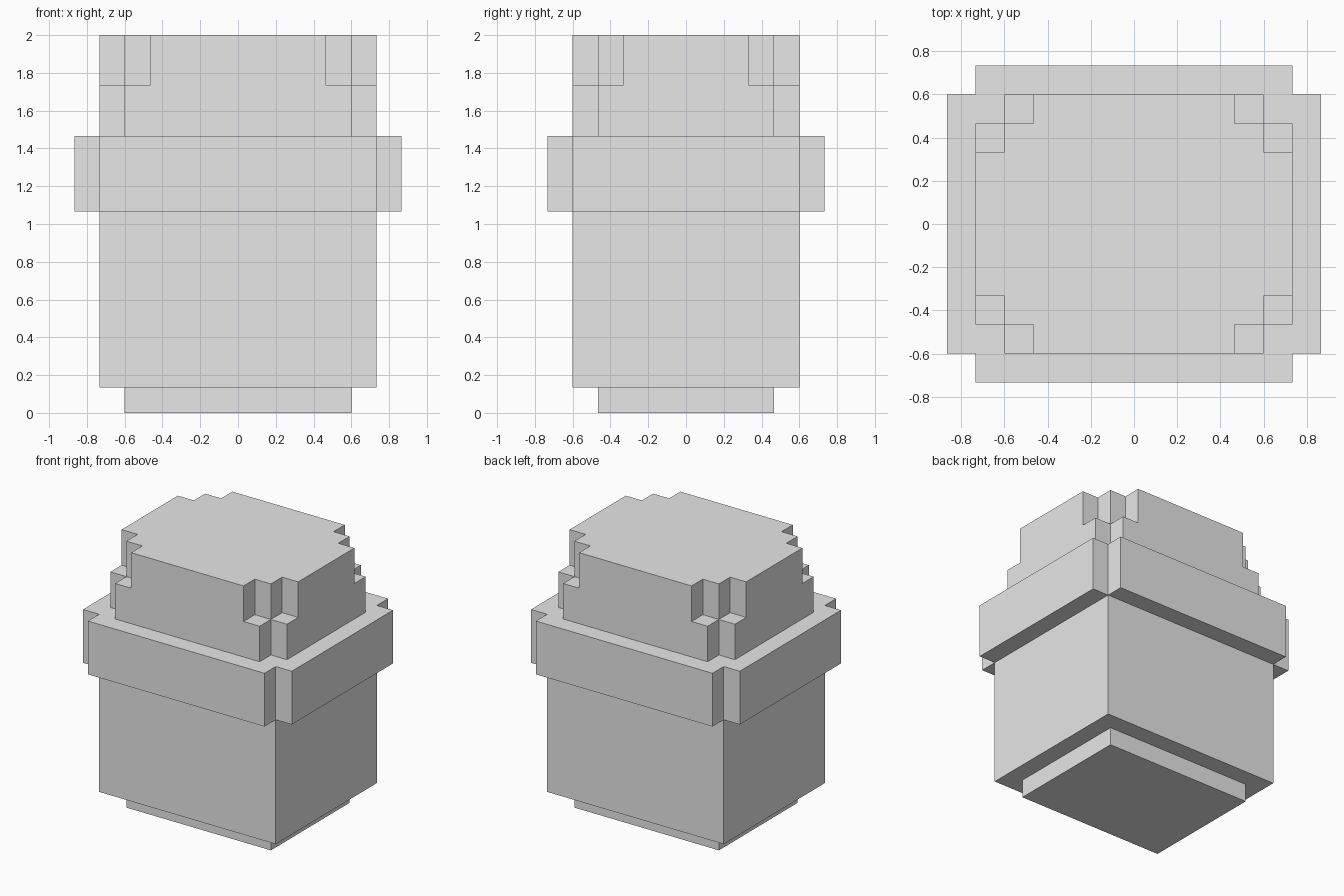
import bpy
import bmesh

cube = bpy.data.objects.get("Cube")
if cube:
    bpy.data.objects.remove(cube, do_unlink=True)

U = 2 / 15  # one block

grey = bpy.data.materials.new("plain_grey")
grey.use_nodes = True
colour = (0.8, 0.8, 0.8, 1)
grey.diffuse_color = colour
grey.node_tree.nodes["Principled BSDF"].inputs["Base Color"].default_value = colour


def stepped_block(name, steps, bottom, top):
    """Extrude a four-way symmetric outline given by its corners, from +x side to +y side."""
    quarter = []
    for i, (x, y) in enumerate(steps):
        if i:
            quarter.append((x, steps[i - 1][1]))  # inner corner of the notch
        quarter.append((x, y))
    outline = quarter + [(-x, y) for x, y in reversed(quarter)]
    outline += [(-x, -y) for x, y in outline]

    bm = bmesh.new()
    base = bm.faces.new([bm.verts.new((x * U, y * U, bottom * U)) for x, y in outline])
    side = bmesh.ops.extrude_face_region(bm, geom=[base], use_keep_orig=True)
    verts = [v for v in side["geom"] if isinstance(v, bmesh.types.BMVert)]
    bmesh.ops.translate(bm, verts=verts, vec=(0, 0, (top - bottom) * U))
    bmesh.ops.recalc_face_normals(bm, faces=bm.faces)
    mesh = bpy.data.meshes.new(name)
    bm.to_mesh(mesh)
    bm.free()
    mesh.materials.append(grey)
    bpy.context.collection.objects.link(bpy.data.objects.new(name, mesh))


# Recessed foot and plain body
stepped_block("foot", [(4.5, 3.5)], 0, 1)
stepped_block("body", [(5.5, 4.5)], 1, 8)
# Wide band with notched corners
stepped_block("band", [(6.5, 4.5), (5.5, 5.5)], 8, 11)
# Cap, with the corners cut further back at the top
stepped_block("cap_lower", [(5.5, 3.5), (4.5, 4.5)], 11, 13)
stepped_block("cap_upper", [(5.5, 2.5), (4.5, 3.5), (3.5, 4.5)], 13, 15)
